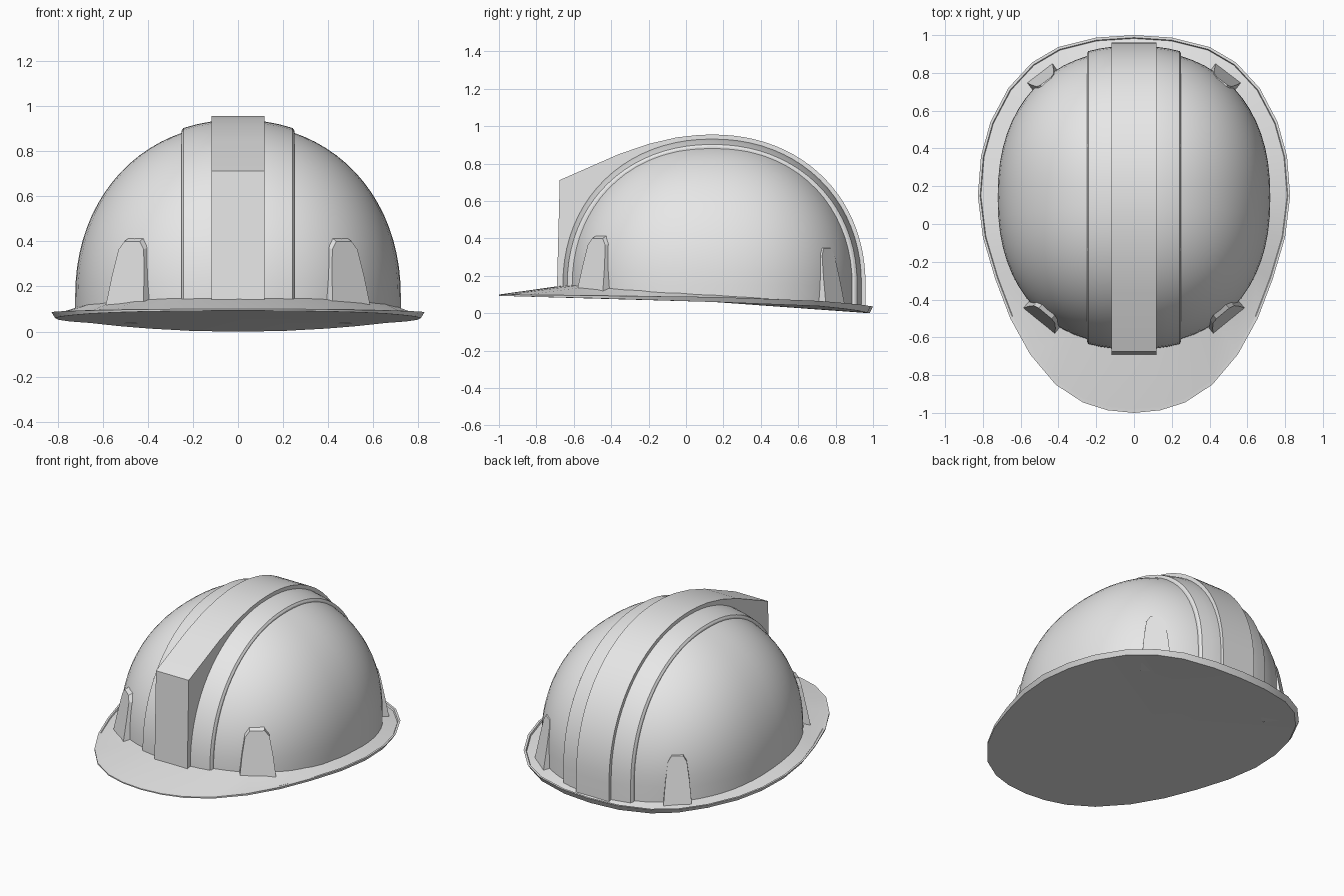
import bpy, bmesh, math
from mathutils import Vector

if "Cube" in bpy.data.objects:
    bpy.data.objects.remove(bpy.data.objects["Cube"])

shell = bpy.data.materials.new("shell_grey")
shell.diffuse_color = (0.8, 0.8, 0.8, 1)
shell.use_nodes = True
shell.node_tree.nodes["Principled BSDF"].inputs["Base Color"].default_value = shell.diffuse_color

CY, CZ = 0.14, 0.15             # dome centre
AX, AY, AZ = 0.722, 0.78, 0.77  # dome half sizes
P, Q = 2.28, 2.12               # fullness of the plan and of the side profile


def spow(v, e):                 # signed power for superellipses
    return math.copysign(abs(v) ** (2 / e), v) if abs(v) > 1e-9 else 0.0


def interp(pts, v):
    if v <= pts[0][0]:
        return pts[0][1]
    for (a, fa), (b, fb) in zip(pts, pts[1:]):
        if v <= b:
            return fa + (fb - fa) * (v - a) / (b - a)
    return pts[-1][1]


def join_z(y):                  # height where brim meets dome
    return 0.10 - 0.068 * (y - CY)


def loft(name, rings, cap_start=True, cap_end=True, angle=30):
    """Skin closed rings of equal point count; a Vector cap makes a fan."""
    bm = bmesh.new()
    vs = [[bm.verts.new(p) for p in r] for r in rings]
    n = len(vs[0])
    for a, b in zip(vs, vs[1:]):
        for i in range(n):
            j = (i + 1) % n
            bm.faces.new((a[i], a[j], b[j], b[i]))
    for cap, ring in ((cap_start, vs[0]), (cap_end, vs[-1])):
        if isinstance(cap, Vector):
            c = bm.verts.new(cap)
            for i in range(n):
                bm.faces.new((ring[i], ring[(i + 1) % n], c))
        elif cap:
            bm.faces.new(ring)
    bmesh.ops.recalc_face_normals(bm, faces=bm.faces)
    me = bpy.data.meshes.new(name)
    bm.to_mesh(me)
    bm.free()
    ob = bpy.data.objects.new(name, me)
    bpy.context.collection.objects.link(ob)
    me.materials.append(shell)
    bpy.ops.object.select_all(action='DESELECT')
    ob.select_set(True)
    bpy.context.view_layer.objects.active = ob
    bpy.ops.object.shade_smooth_by_angle(angle=math.radians(angle))
    return ob


# Dome: full-bodied half shell with a short skirt running down into the brim
N = 64
rings = []
for k in range(-1, 20):
    t = max(k, 0) / 20 * math.pi / 2
    r = spow(math.cos(t), Q)
    ring = []
    for i in range(N):
        a = 2 * math.pi * i / N
        x, y = AX * r * spow(math.cos(a), P), CY + AY * r * spow(math.sin(a), P)
        z = join_z(y) - 0.02 if k < 0 else CZ + AZ * spow(math.sin(t), Q)
        ring.append((x, y, z))
    rings.append(ring)
loft("dome", rings, False, Vector((0, CY, CZ + AZ)), 40)

# Brim: egg-shaped outline, long peak in front, raised lip at sides and back
half = [(0, -1), (.14, -.986), (.27, -.945), (.415, -.85), (.55, -.69), (.655, -.5),
        (.735, -.29), (.80, -.07), (.827, .15), (.81, .36), (.76, .54), (.665, .72),
        (.54, .855), (.4, .937), (.2, .987), (0, 1)]
outline = half + [(-x, y) for x, y in half[-2:0:-1]]
top_z = [(-1, .10), (.15, .087), (.7, .067), (.92, .048), (1, .036)]
bot_z = [(-1, .093), (-.5, .08), (.15, .06), (.75, .037), (.92, .017), (1, 0)]
bottom, outer, lip_in, lip_low, inner = [], [], [], [], []
for x, y in outline:
    f = min(max((y + 0.6) / 0.6, 0), 1)      # lip strength, none at the peak
    tz, bz = interp(top_z, y), interp(bot_z, y)

    def scaled(s, z):
        return (x * s, 0.1 + (y - 0.1) * s, z)
    bottom.append(scaled(1 - 0.02 * f, bz))
    outer.append((x, y, tz))
    lip_in.append(scaled(0.985, tz + 0.002 * (1 - f)))
    lip_low.append(scaled(0.98, tz - 0.010 * f + 0.003 * (1 - f)))
    r = (abs(x / AX) ** P + abs((y - CY) / AY) ** P) ** (1 / P) / 0.985
    iy = CY + (y - CY) / r
    inner.append((x / r, iy, join_z(iy)))
loft("brim", [bottom, outer, lip_in, lip_low, inner], Vector((0, 0.15, 0.06)), False, 35)


# Wide raised band over the crown, following the dome
def band_ring(x, off):
    sy = (1 - abs(x / AX) ** P) ** (1 / P)
    sz = (1 - abs(x / AX) ** Q) ** (1 / Q)
    pts = []
    for i in range(41):
        t = math.pi * i / 40
        pts.append((x, CY + (AY * sy + off) * spow(math.cos(t), Q),
                    CZ + (AZ * sz + off * .8) * spow(math.sin(t), Q)))
    y0, y1 = pts[0][1], pts[-1][1]
    return [(x, y0, join_z(y0) - .02)] + pts + [(x, y1, join_z(y1) - .02)]


cols = [(-.25, .013), (-.242, .024), (-.18, .024), (-.115, .024), (0, .024),
        (.115, .024), (.18, .024), (.242, .024), (.25, .013)]
loft("wide_band", [band_ring(x, o) for x, o in cols])

# Narrow centre ridge with the squared-off front block
prof = [(.96, join_z(.96) - .02)]
for i in range(25):
    t = math.radians(95) * i / 24
    prof.append((CY + .82 * spow(math.cos(t), Q), CZ + .805 * spow(math.sin(t), Q)))
prof += [(-.05, .94), (-.2, .905), (-.36, .85), (-.675, .712), (-.69, join_z(-.69) - .02)]
loft("centre_ridge", [[(x, y, z) for y, z in prof] for x in (-.118, .118)])


# Accessory lugs at the four corners: tapered tabs growing out of the dome
def lug(name, side, c, n, w, z0, z1):
    n = Vector((n[0], n[1], 0)).normalized()
    t = Vector((-n.y, n.x, 0))
    h = z1 - z0
    shape = [(-w, 0), (-w * .84, h * .5), (-w * .66, h * .88), (-w * .4, h),
             (w * .4, h), (w * .66, h * .88), (w * .84, h * .5), (w, 0)]
    front, back = [], []
    for u, v in shape:
        p = Vector((c[0], c[1], z0 + v)) + t * u - n * (0.055 * v / h)
        q = p - n * 0.16 + Vector((0, 0, 0.08 * (v / h) ** 4))
        front.append((p.x * side, p.y, p.z))
        back.append((q.x * side, q.y, q.z))
    loft(name, [front, back], angle=20)


for side, label in ((1, "right"), (-1, "left")):
    lug("front_lug_" + label, side, (.505, -.516), (.64, -.767), .11, .10, .40)
    lug("rear_lug_" + label, side, (.50, .80), (.6, .8), .085, .035, .345)
